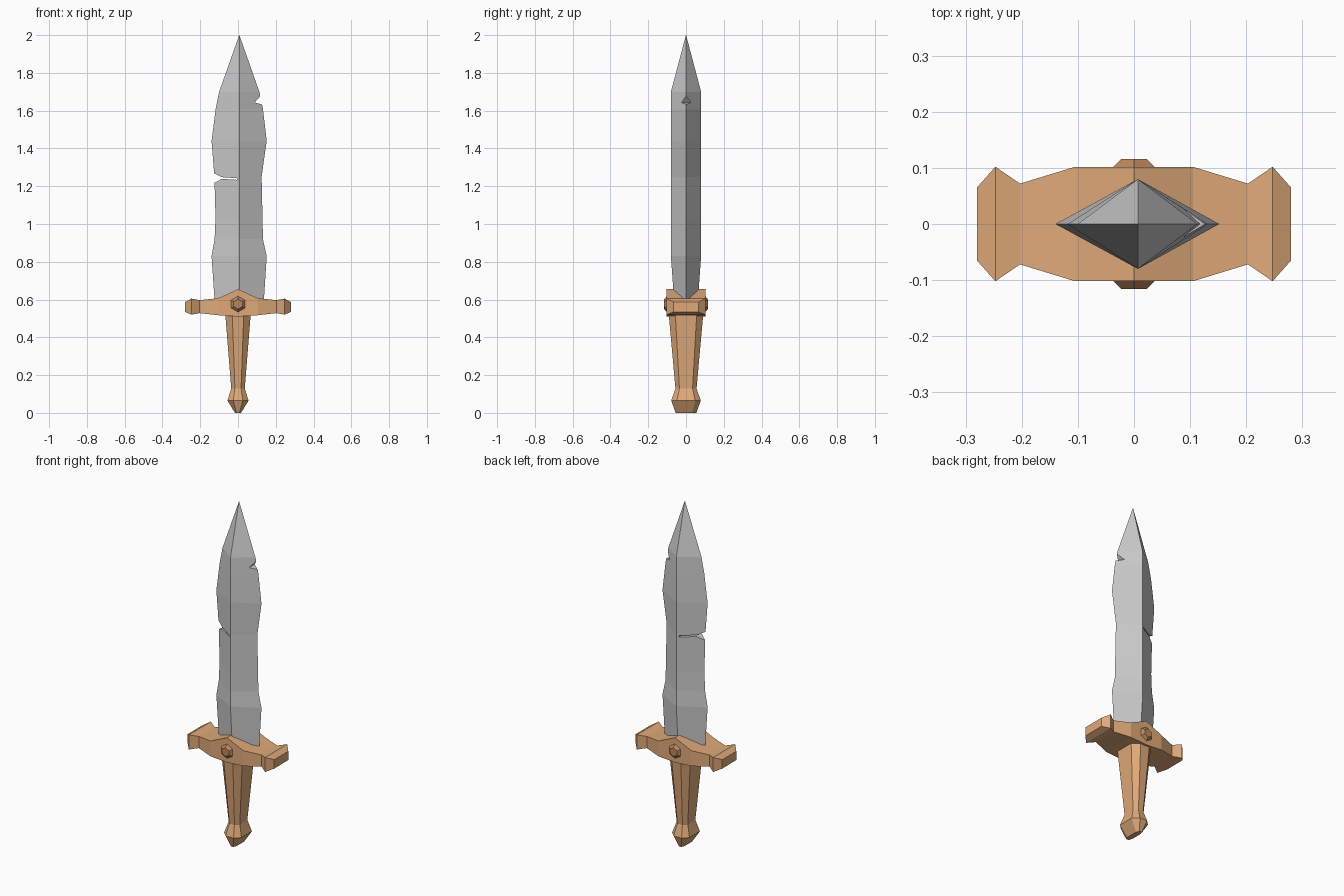
import bpy, bmesh, math
from mathutils import Matrix

if "Cube" in bpy.data.objects:
    bpy.data.objects.remove(bpy.data.objects["Cube"])


def material(name, color):
    m = bpy.data.materials.new(name)
    m.diffuse_color = color
    m.use_nodes = True
    m.node_tree.nodes["Principled BSDF"].inputs["Base Color"].default_value = m.diffuse_color
    return m


BRONZE = material("bronze", (0.74, 0.40, 0.19, 1))
DARK = material("dark_bronze", (0.50, 0.25, 0.11, 1))


def add_object(name, bm, mat=None):
    bmesh.ops.recalc_face_normals(bm, faces=bm.faces)
    me = bpy.data.meshes.new(name)
    bm.to_mesh(me)
    bm.free()
    ob = bpy.data.objects.new(name, me)
    bpy.context.collection.objects.link(ob)
    if mat:
        me.materials.append(mat)
    return ob


def loft(name, rings, mat=None):
    """Skin a list of equal-length point rings and cap both ends."""
    bm = bmesh.new()
    rows = [[bm.verts.new(p) for p in ring] for ring in rings]
    n = len(rows[0])
    for a, b in zip(rows, rows[1:]):
        for i in range(n):
            j = (i + 1) % n
            bm.faces.new((a[i], a[j], b[j], b[i]))
    bm.faces.new(rows[0])
    bm.faces.new(rows[-1])
    bmesh.ops.remove_doubles(bm, verts=bm.verts, dist=1e-4)
    return add_object(name, bm, mat)


# Blade: diamond section (z, left edge, right edge, half thickness)
RIDGE = 0.007
sections = [(0.58, -0.123, 0.136, 0.062), (0.83, -0.14, 0.152, 0.08),
            (0.92, -0.124, 0.132, 0.08), (1.03, -0.119, 0.130, 0.08),
            (1.25, -0.125, 0.125, 0.08), (1.44, -0.14, 0.152, 0.08),
            (1.61, -0.118, 0.132, 0.08), (1.70, -0.10, 0.113, 0.08),
            (2.0, RIDGE - 0.0005, RIDGE + 0.0005, 0.0005)]
blade = loft("blade", [[(l, 0, z), (RIDGE, -t, z), (r, 0, z), (RIDGE, t, z)]
                       for z, l, r, t in sections])

# Nicks in both cutting edges
nicks = [[(-0.16, 1.20), (-0.085, 1.239), (-0.006, 1.234), (-0.006, 1.242),
          (-0.085, 1.248), (-0.16, 1.285)],
         [(0.17, 1.622), (0.088, 1.643), (0.145, 1.708)]]
for i, outline in enumerate(nicks):
    cutter = loft(f"nick_cutter_{i}", [[(x, y, z) for x, z in outline] for y in (-0.2, 0.2)])
    cutter.hide_render = True
    mod = blade.modifiers.new("nick", 'BOOLEAN')
    mod.object = cutter
    mod.solver = 'EXACT'
bpy.context.view_layer.update()
cut_mesh = bpy.data.meshes.new_from_object(
    blade.evaluated_get(bpy.context.evaluated_depsgraph_get()))
blade.modifiers.clear()
blade.data = cut_mesh
for ob in [o for o in bpy.data.objects if o.name.startswith("nick_cutter")]:
    bpy.data.objects.remove(ob)

# Crossguard: rectangular sections mirrored in x (x, half depth, bottom, top)
half = [(0.28, 0.065, 0.535, 0.587), (0.247, 0.102, 0.52, 0.605),
        (0.203, 0.072, 0.528, 0.597), (0.105, 0.102, 0.517, 0.607)]
guard = [(-x, d, a, b) for x, d, a, b in half] + [(0, 0.102, 0.51, 0.655)] + half[::-1]
loft("crossguard", [[(x, -d, a), (x, d, a), (x, d, b), (x, -d, b)]
                    for x, d, a, b in guard], BRONZE)

# Grip and pommel: eight-sided sections (z, half width, half depth)
stations = [(0.0, 0.016, 0.055), (0.065, 0.056, 0.078), (0.13, 0.036, 0.056),
            (0.53, 0.068, 0.092)]
loop = [(1, -0.62), (1, 0.62), (0.45, 1), (-0.45, 1),
        (-1, 0.62), (-1, -0.62), (-0.45, -1), (0.45, -1)]
loft("grip_and_pommel", [[(w * u, d * v, z) for u, v in loop]
                         for z, w, d in stations], BRONZE)

# Hexagonal studs on the front and back of the guard
for name, s in (("front_stud", -1), ("back_stud", 1)):
    rings = []
    for y, r in ((0.09, 0.042), (0.102, 0.042), (0.116, 0.026)):
        rings.append([(r * math.sin(k * math.pi / 3), s * y,
                       0.576 + r * math.cos(k * math.pi / 3)) for k in range(6)])
    loft(name, rings, DARK)
